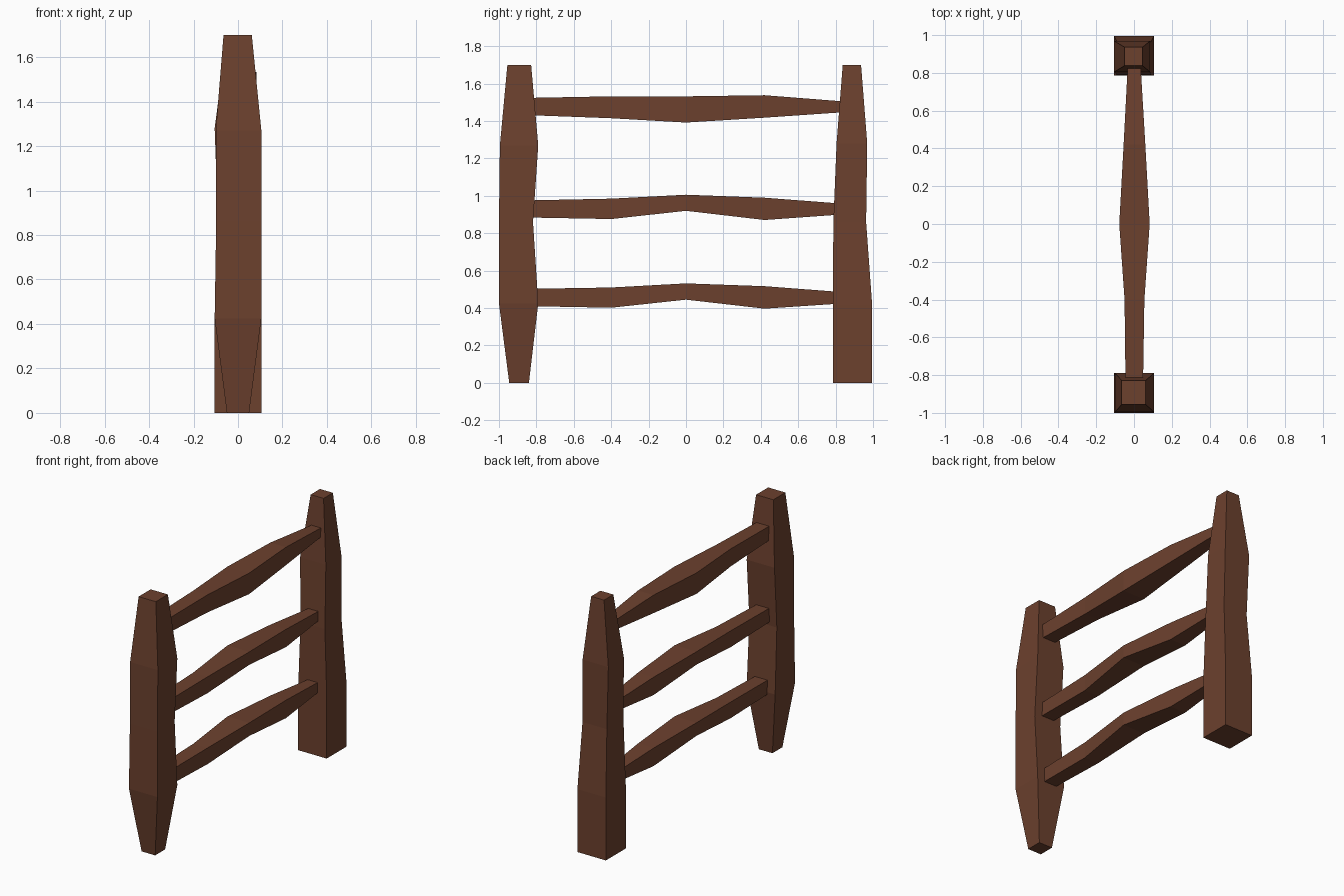
import bpy, bmesh

wood = bpy.data.materials.new("brown wood")
wood.diffuse_color = (0.15, 0.052, 0.027, 1)


def loft(name, rings):
    """Skin a list of four-cornered rings and cap both ends."""
    bm = bmesh.new()
    loops = [[bm.verts.new(p) for p in ring] for ring in rings]
    for a, b in zip(loops, loops[1:]):
        for i in range(4):
            j = (i + 1) % 4
            bm.faces.new((a[i], a[j], b[j], b[i]))
    bm.faces.new(loops[0])
    bm.faces.new(loops[-1])
    bmesh.ops.recalc_face_normals(bm, faces=bm.faces[:])
    me = bpy.data.meshes.new(name)
    bm.to_mesh(me)
    bm.free()
    me.materials.append(wood)
    ob = bpy.data.objects.new(name, me)
    bpy.context.collection.objects.link(ob)
    return ob


def post(name, sections):
    # section: z, x min, x max, y min, y max
    loft(name, [[(x0, y0, z), (x1, y0, z), (x1, y1, z), (x0, y1, z)]
                for z, x0, x1, y0, y1 in sections])


# posts: front one narrows at both ends, back one only at the top
post("front_post", [(0.0, -0.05, 0.05, -0.945, -0.84),
                    (0.425, -0.105, 0.105, -1.0, -0.79),
                    (0.86, -0.098, 0.105, -1.0, -0.818),
                    (1.27, -0.1, 0.105, -0.995, -0.79),
                    (1.7, -0.065, 0.062, -0.955, -0.828)])
post("back_post", [(0.0, -0.105, 0.105, 0.785, 0.995),
                   (0.42, -0.105, 0.105, 0.785, 0.995),
                   (0.86, -0.09, 0.09, 0.788, 0.963),
                   (1.28, -0.105, 0.085, 0.805, 0.969),
                   (1.7, -0.05, 0.045, 0.838, 0.936)])

# rails: shared stations along y and widths, own height profiles
stations = [(-0.83, -0.045, 0.048), (-0.4, -0.05, 0.055), (0.0, -0.078, 0.083),
            (0.42, -0.055, 0.06), (0.84, -0.033, 0.035)]
rails = {
    "bottom_rail": [(0.41, 0.503), (0.402, 0.51), (0.445, 0.532), (0.397, 0.517), (0.425, 0.485)],
    "middle_rail": [(0.884, 0.976), (0.876, 0.985), (0.92, 1.006), (0.871, 0.99), (0.901, 0.958)],
    "top_rail": [(1.431, 1.524), (1.415, 1.532), (1.392, 1.532), (1.418, 1.538), (1.447, 1.505)],
}
for name, heights in rails.items():
    loft(name, [[(x0, y, z0), (x1, y, z0), (x1, y, z1), (x0, y, z1)]
                for (y, x0, x1), (z0, z1) in zip(stations, heights)])
